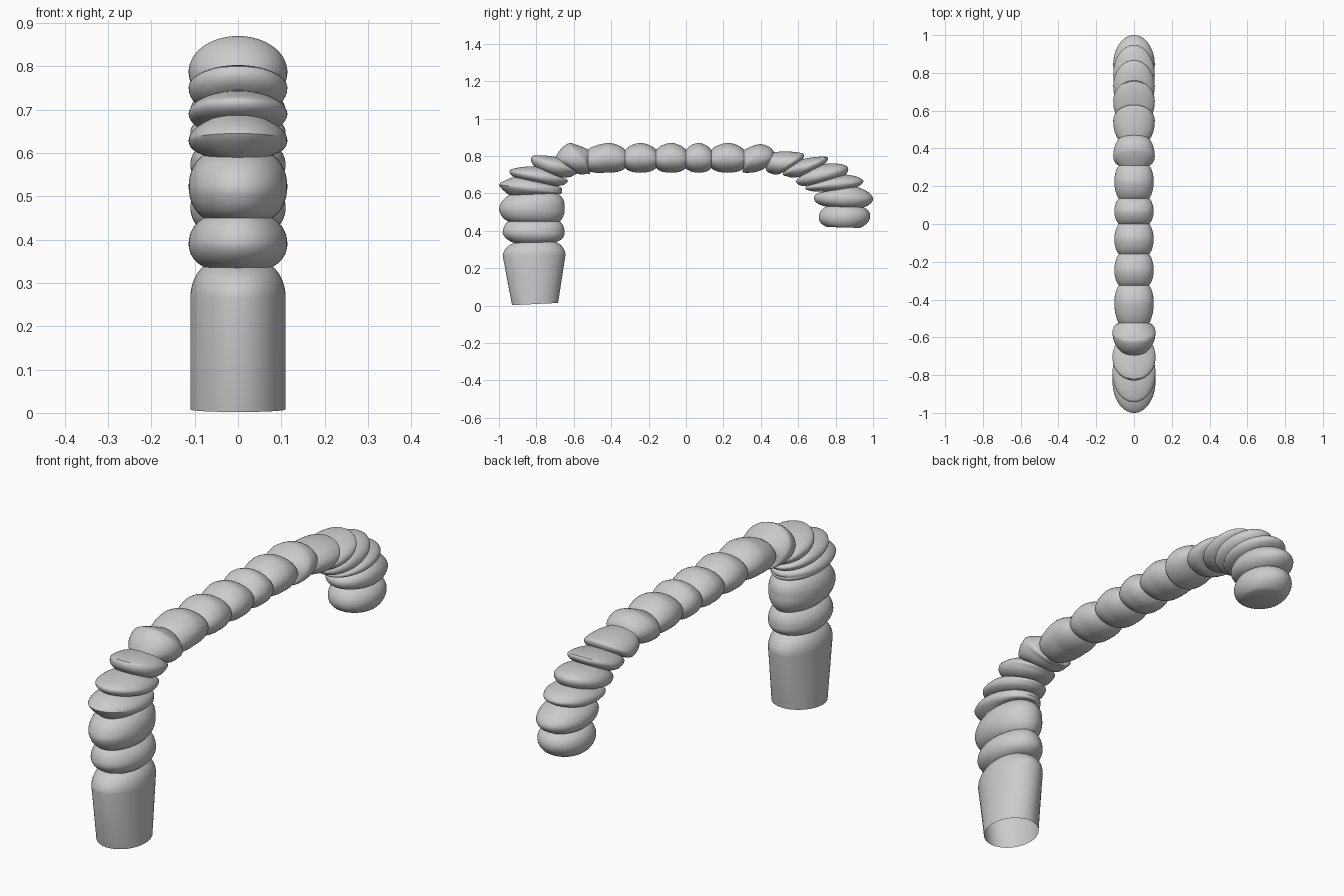
import bpy, bmesh, math

if "Cube" in bpy.data.objects:
    bpy.data.objects.remove(bpy.data.objects["Cube"])

# Cross-section stations: outer edge (y, z), inner edge (y, z).
# Stations alternate bulge / crease, starting with the shoulder of the base.
RISING = [
    (-.98, .265, -.645, .265), (-.92, .335, -.695, .34),
    (-.98, .39, -.65, .39), (-.95, .45, -.675, .45),
    (-1.0, .515, -.65, .53), (-.945, .59, -.69, .60),
    (-1.0, .645, -.665, .612), (-.92, .687, -.70, .64),
    (-.94, .725, -.64, .655), (-.81, .745, -.675, .687),
    (-.82, .80, -.595, .70), (-.695, .795, -.61, .73),
    (-.62, .87, -.53, .705), (-.525, .835, -.525, .72),
]
ARCH = [-.415, -.325, -.245, -.16, -.08, 0, .068, .135, .225, .31]
DROOPING = [
    (.395, .863, .32, .71), (.47, .82, .43, .74),
    (.62, .815, .475, .70), (.625, .783, .53, .72),
    (.755, .795, .545, .69), (.74, .757, .61, .69),
    (.855, .748, .605, .645), (.855, .70, .685, .65),
    (.94, .675, .64, .622), (.915, .635, .745, .61),
    (1.0, .575, .685, .57), (.95, .525, .75, .53),
    (.985, .475, .71, .475), (.93, .415, .755, .42),
]
SIDES, STEPS, START = 64, 8, math.radians(28)


def with_width(rows, bulge, crease):
    return [row + ((bulge, crease)[i % 2],) for i, row in enumerate(rows)]


arch_rows = [(y, .87, y, .712) if i % 2 == 0 else (y, .832, y, .735)
             for i, y in enumerate(ARCH)]
stations = (with_width(RISING, .114, .08) + with_width(arch_rows, .104, .08)
            + with_width(DROOPING, .11, .078))


def blend(crease, bulge, a):
    """Section on the rounded flank between a crease and a bulge."""
    r = (math.sin(a) - math.sin(START)) / (1 - math.sin(START))
    p = 1 - math.cos(a) / math.cos(START)

    def split(s):
        return ((s[0] + s[2]) / 2, (s[1] + s[3]) / 2,
                (s[0] - s[2]) / 2, (s[1] - s[3]) / 2, s[4])
    A, B = split(crease), split(bulge)
    w = (p, p, r, r, r)
    return [m + (n - m) * k for m, n, k in zip(A, B, w)]


# Base rim, then every flank in order
sections = [(-.807, .008, -.123, -.006, .11)]
stations[0] = stations[0][:4] + (.11,)
for i in range(len(stations) - 1):
    a, b = stations[i], stations[i + 1]
    for j in range(0 if i == 0 else 1, STEPS + 1):
        t = j / STEPS
        span = math.pi / 2 - START
        if i % 2 == 0:
            sections.append(blend(b, a, math.pi / 2 - span * t))
        else:
            sections.append(blend(a, b, START + span * t))

# Ringed tube: open at the base, capped at the tip
bm = bmesh.new()
rings = []
for cy, cz, hy, hz, w in sections:
    ring = []
    for k in range(SIDES):
        t = 2 * math.pi * k / SIDES
        ring.append(bm.verts.new((w * math.sin(t), cy + hy * math.cos(t),
                                  cz + hz * math.cos(t))))
    rings.append(ring)
for lo, hi in zip(rings, rings[1:]):
    for k in range(SIDES):
        n = (k + 1) % SIDES
        bm.faces.new((lo[k], lo[n], hi[n], hi[k]))
bm.faces.new(rings[-1])
bmesh.ops.recalc_face_normals(bm, faces=bm.faces)

mesh = bpy.data.meshes.new("ringed_tube")
bm.to_mesh(mesh)
bm.free()
tube = bpy.data.objects.new("ringed_tube", mesh)
bpy.context.collection.objects.link(tube)
bpy.context.view_layer.objects.active = tube
tube.select_set(True)
bpy.ops.object.shade_smooth_by_angle(angle=math.radians(40))
